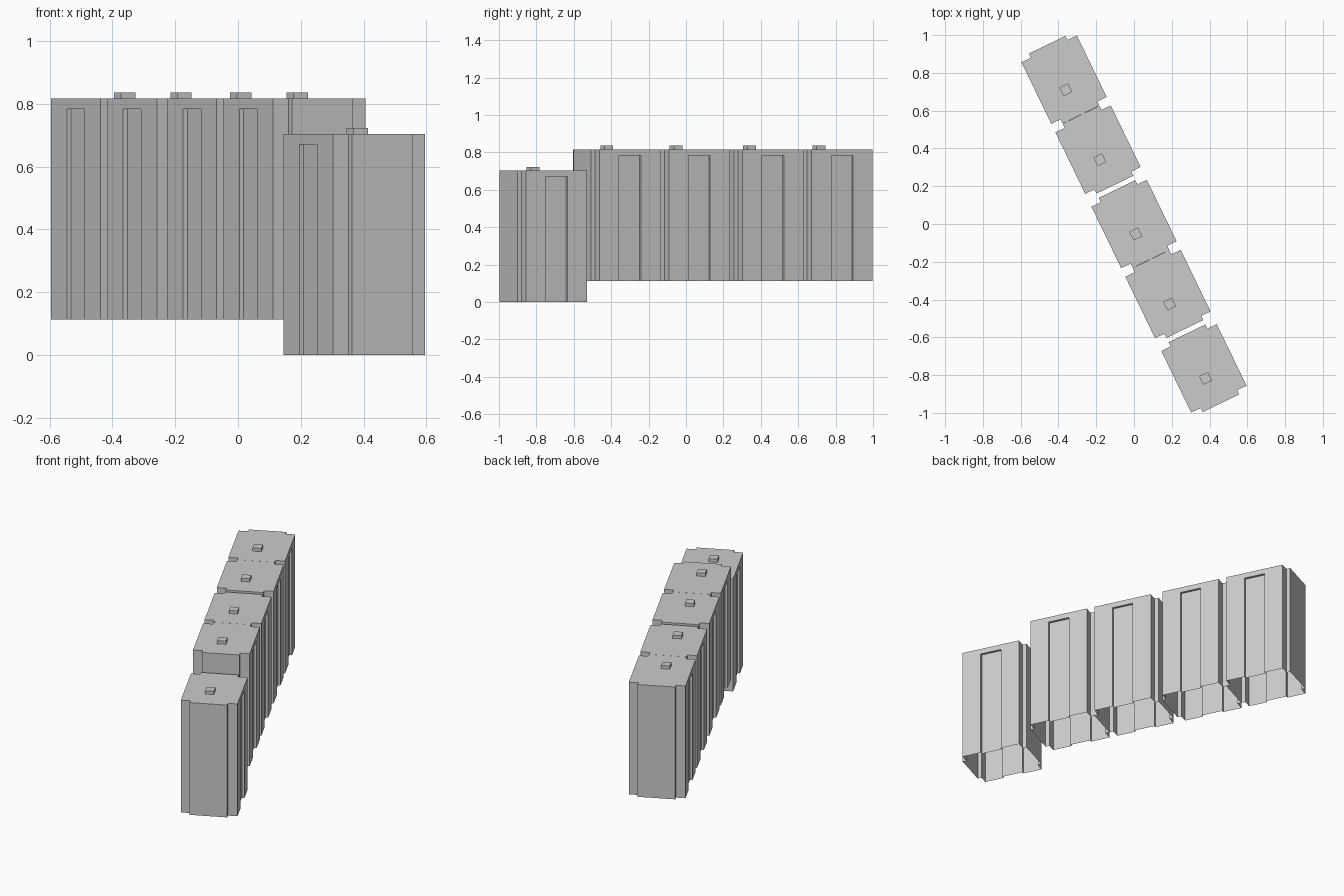
import bpy, bmesh, math
from mathutils import Matrix

if "Cube" in bpy.data.objects:
    bpy.data.objects.remove(bpy.data.objects["Cube"])

ROT = Matrix.Rotation(math.atan2(-0.9, 0.436), 4, 'Z')   # row runs diagonally
H = 0.703                    # house height
HL, HW = 0.181, 0.163        # half length / half width of main body
EL, EW = 0.2055, 0.108       # half length / half width of end projection
PW, PH, PD = 0.065, 0.67, 0.015   # recess half width, height, depth


def finish(name, bm, a, z):
    bmesh.ops.remove_doubles(bm, verts=bm.verts, dist=1e-5)
    bmesh.ops.recalc_face_normals(bm, faces=bm.faces)
    me = bpy.data.meshes.new(name)
    bm.to_mesh(me)
    bm.free()
    ob = bpy.data.objects.new(name, me)
    ob.matrix_world = ROT @ Matrix.Translation((a, 0, z))
    bpy.context.collection.objects.link(ob)


def house(name, a, z):
    bm = bmesh.new()

    def face(pts):
        bm.faces.new([bm.verts.new(p) for p in pts])

    def wall(p, q, top=H):
        face([(*p, 0), (*q, 0), (*q, top), (*p, top)])

    # end walls with stepped corners
    for s in (-1, 1):
        path = [(s * HL, -HW), (s * HL, -EW), (s * EL, -EW),
                (s * EL, EW), (s * HL, EW), (s * HL, HW)]
        for p, q in zip(path, path[1:]):
            wall(p, q)
    # long walls with a tall recess open at the base
    for s in (-1, 1):
        y, yi = s * HW, s * (HW - PD)
        face([(-HL, y, 0), (-PW, y, 0), (-PW, y, PH), (PW, y, PH),
              (PW, y, 0), (HL, y, 0), (HL, y, H), (-HL, y, H)])
        wall((-PW, yi), (PW, yi), PH)
        wall((-PW, y), (-PW, yi), PH)
        wall((PW, y), (PW, yi), PH)
        face([(-PW, y, PH), (PW, y, PH), (PW, yi, PH), (-PW, yi, PH)])
    # flat roof; underside stays open
    face([(x, y, H) for x, y in (
        (-HL, -HW), (HL, -HW), (HL, -EW), (EL, -EW), (EL, EW), (HL, EW),
        (HL, HW), (-HL, HW), (-HL, EW), (-EL, EW), (-EL, -EW), (-HL, -EW))])
    finish(name, bm, a, z)


def roof_hatch(name, a, z):
    bm = bmesh.new()
    bmesh.ops.create_cube(bm, size=1, matrix=Matrix.Translation((0.052, -0.015, H + 0.01))
                          @ Matrix.Diagonal((0.051, 0.051, 0.02, 1)))
    finish(name, bm, a, z)


# two joined pairs raised on the slope, one single house lower down
for i, (a, z) in enumerate([(-0.849, 0.113), (-0.437, 0.113), (0.0, 0.113),
                            (0.412, 0.113), (0.849, 0.0)], 1):
    house(f"house_{i}", a, z)
    roof_hatch(f"roof_hatch_{i}", a, z)
